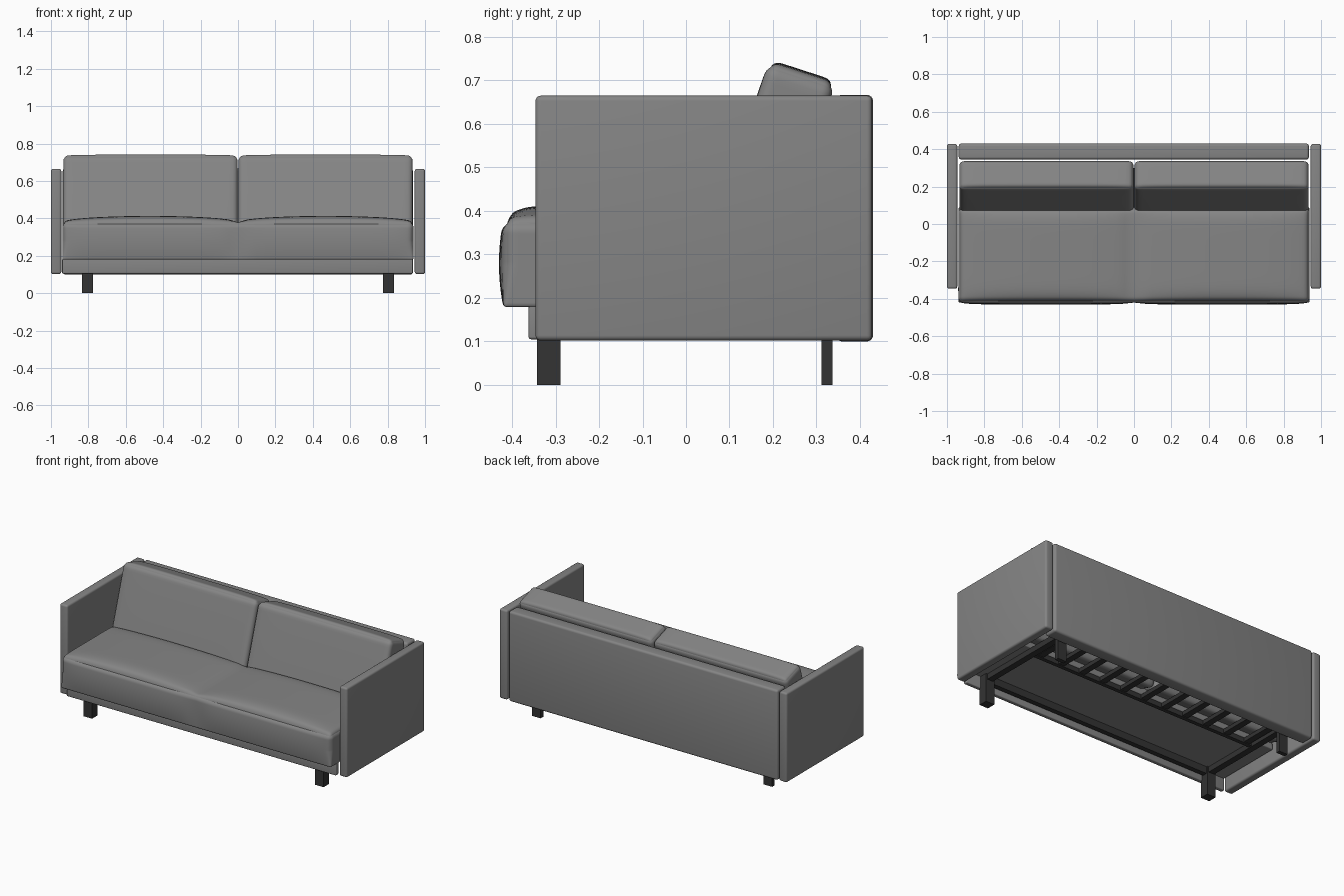
import bpy, bmesh, math
from mathutils import Vector, Matrix

if "Cube" in bpy.data.objects:
    bpy.data.objects.remove(bpy.data.objects["Cube"])


def material(name, rgb):
    m = bpy.data.materials.new(name)
    m.diffuse_color = (*rgb, 1)
    m.use_nodes = True
    m.node_tree.nodes["Principled BSDF"].inputs["Base Color"].default_value = m.diffuse_color
    return m


FABRIC = material("grey fabric", (0.235, 0.235, 0.235))
METAL = material("dark metal", (0.033, 0.033, 0.033))


def finish(bm, name, mat, smooth=True):
    me = bpy.data.meshes.new(name)
    bmesh.ops.recalc_face_normals(bm, faces=bm.faces[:])
    bm.to_mesh(me)
    bm.free()
    me.materials.append(mat)
    ob = bpy.data.objects.new(name, me)
    bpy.context.collection.objects.link(ob)
    if smooth:
        bpy.ops.object.select_all(action='DESELECT')
        ob.select_set(True)
        bpy.context.view_layer.objects.active = ob
        bpy.ops.object.shade_smooth_by_angle(angle=math.radians(35))
    return ob


def box(name, x, y, z, mat, bevel=0.0):
    """Box from (min, max) ranges with optionally rounded edges."""
    bm = bmesh.new()
    bmesh.ops.create_cube(bm, size=1)
    for v in bm.verts:
        v.co = Vector([(r[0] + r[1]) / 2 + c * (r[1] - r[0])
                       for r, c in zip((x, y, z), v.co)])
    if bevel:
        bmesh.ops.bevel(bm, geom=bm.edges[:], offset=bevel, segments=4,
                        profile=0.5, affect='EDGES')
    return finish(bm, name, mat, bevel > 0)


def cushion(name, size, matrix, cuts, radius, low_radius, crown, power, front, domes=1):
    """Rounded soft box with one or two domes on top and a bulging front."""
    bm = bmesh.new()
    bmesh.ops.create_cube(bm, size=2)
    bmesh.ops.subdivide_edges(bm, edges=bm.edges[:], cuts=cuts, use_grid_fill=True)
    half = Vector(size) / 2
    for vert in bm.verts:
        u, v, w = [math.sin(c * math.pi / 2) for c in vert.co]
        p = Vector((u * half.x, v * half.y, w * half.z))
        r = radius + (low_radius - radius) * max(0, -w)
        core = Vector([max(-h + r, min(h - r, c)) for c, h in zip(p, half)])
        d = p - core
        if d.length > 1e-6:
            p = core + d.normalized() * r
        a = u if domes == 1 else 2 * abs(u) - 1
        if w > 0:
            p.z += crown * w * math.sqrt(max(0, 1 - abs(a) ** power)) * (1 - v ** 8)
        if v < 0:
            p.y += front * v * (1 - w * w) * (1 - a ** 8)
        vert.co = matrix @ p
    return finish(bm, name, FABRIC)


# Upholstered shell: back panel and front rail
box("back_panel", (-0.937, 0.935), (0.345, 0.43), (0.10, 0.667), FABRIC, 0.014)
box("front_rail", (-0.94, 0.935), (-0.362, -0.335), (0.105, 0.185), FABRIC, 0.006)

# One long seat with a crease between two domes
cushion("seat", (1.878, 0.51, 0.2), Matrix.Translation((0, -0.165, 0.279)),
        59, 0.03, 0.008, 0.034, 2, 0.01, domes=2)

TILT = Matrix.Rotation(math.radians(-18), 4, 'X')
for side, s in (("left", -1), ("right", 1)):
    # Arm slab
    box(side + "_arm", sorted((s * 0.945, s * 1.0)), (-0.346, 0.428),
        (0.102, 0.665), FABRIC, 0.012)
    # Leaning back cushion that reaches down to the slats
    cushion(side + "_back_cushion", (0.932, 0.162, 0.53),
            Matrix.Translation((s * 0.468, 0.184, 0.462)) @ TILT,
            27, 0.026, 0.026, 0.01, 6, 0.004)
    # Legs and the side beam joining them
    lx = sorted((s * 0.775, s * 0.835))
    box(side + "_front_leg", lx, (-0.343, -0.288), (0, 0.18), METAL)
    box(side + "_back_leg", lx, (0.311, 0.337), (0, 0.18), METAL)
    box(side + "_side_beam", sorted((s * 0.785, s * 0.825)), (-0.30, 0.32),
        (0.145, 0.18), METAL)

# Long beams under the seat
box("front_beam", (-0.78, 0.78), (-0.325, -0.295), (0.135, 0.18), METAL)
box("middle_beam", (-0.79, 0.79), (0.06, 0.085), (0.15, 0.18), METAL)

# Row of slats that carries the back cushions
for i in range(11):
    x = -0.75 + i * 0.15
    box(f"slat_{i + 1}", (x - 0.02, x + 0.02), (0.08, 0.30), (0.155, 0.18), METAL)
